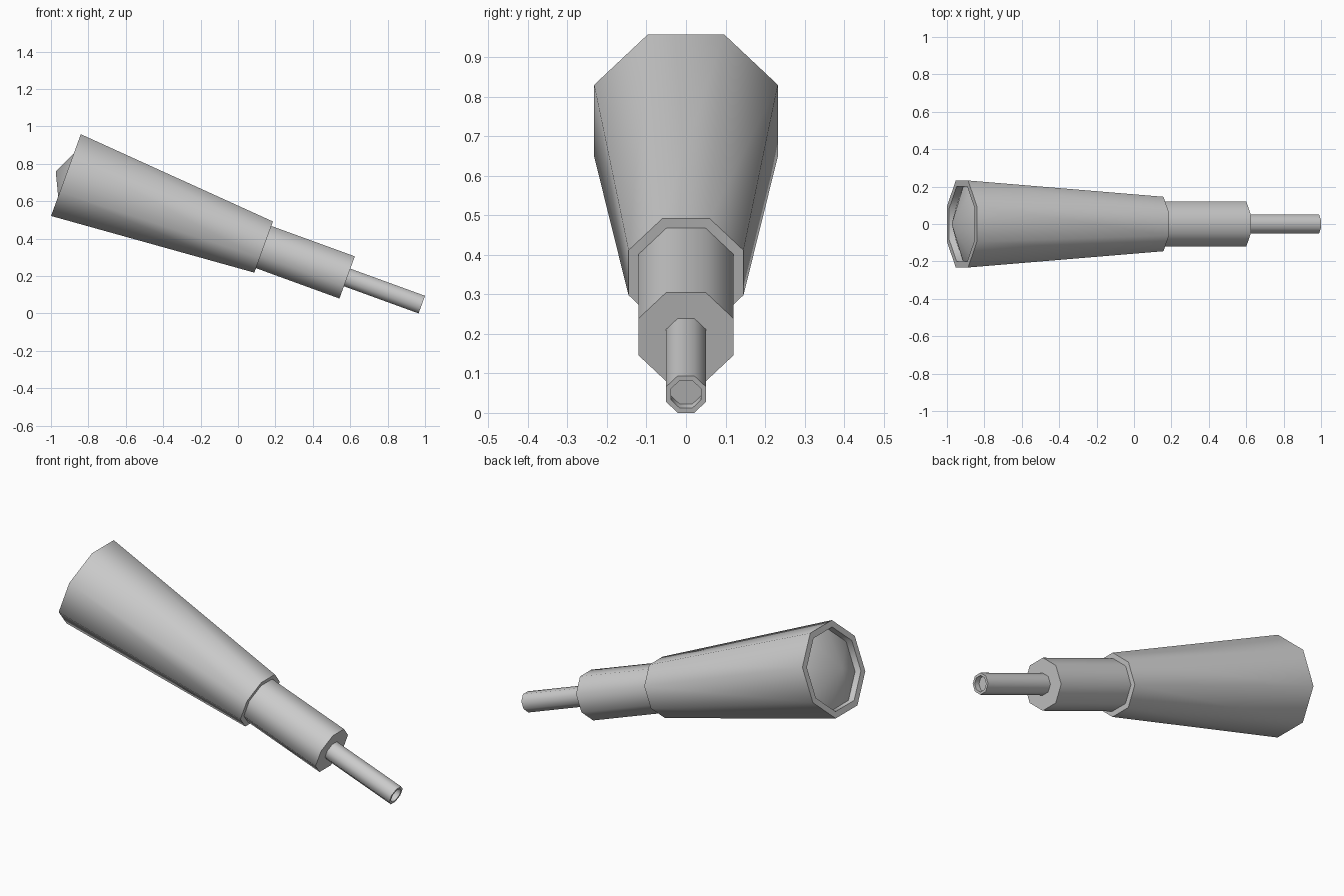
import bpy, bmesh, math
from mathutils import Matrix, Vector

if "Cube" in bpy.data.objects:
    bpy.data.objects.remove(bpy.data.objects["Cube"])

SIDES = 8
TILT = math.radians(20)
# local z runs along the telescope axis, from the wide end down to the eyepiece
PLACE = Matrix.Translation(Vector((-0.92, 0, 0.7395))) @ Matrix.Rotation(math.pi / 2 + TILT, 4, 'Y')


def lathe(name, profile):
    """Octagonal lathe of (axial position, flat-to-centre radius); radius 0 is a point."""
    bm = bmesh.new()
    rings = []
    for t, a in profile:
        if a == 0:
            rings.append([bm.verts.new((0, 0, t))])
            continue
        r = a / math.cos(math.pi / SIDES)
        rings.append([bm.verts.new((r * math.cos((i + .5) * math.tau / SIDES),
                                    r * math.sin((i + .5) * math.tau / SIDES), t))
                      for i in range(SIDES)])
    for p, q in zip(rings, rings[1:]):
        for i in range(SIDES):
            j = (i + 1) % SIDES
            if len(p) == 1:
                bm.faces.new((p[0], q[i], q[j]))
            else:
                bm.faces.new((p[i], p[j], q[j], q[i]))
    for ring in (rings[0], rings[-1]):
        if len(ring) > 1:
            bm.faces.new(ring)
    bmesh.ops.recalc_face_normals(bm, faces=bm.faces)
    bm.transform(PLACE)
    me = bpy.data.meshes.new(name)
    bm.to_mesh(me)
    bm.free()
    ob = bpy.data.objects.new(name, me)
    bpy.context.collection.objects.link(ob)
    bpy.ops.object.select_all(action='DESELECT')
    ob.select_set(True)
    bpy.context.view_layer.objects.active = ob
    bpy.ops.object.shade_smooth_by_angle(angle=math.radians(60))
    return ob


# tapered main barrel with a hollow wide end
lathe("main_barrel", [(0.08, 0.194), (0, 0.2), (0, 0.2325), (1.125, 0.1455)])
# bulging front lens
lathe("front_lens", [(-0.058, 0), (0.036, 0.197), (0.06, 0.197)])
# middle draw tube
lathe("middle_tube", [(1.08, 0.12), (1.6, 0.12)])
# narrow eyepiece tube with a recessed end
lathe("eyepiece_tube", [(1.56, 0.05), (2.0248, 0.05), (2.0248, 0.0375), (1.995, 0.0375)])
